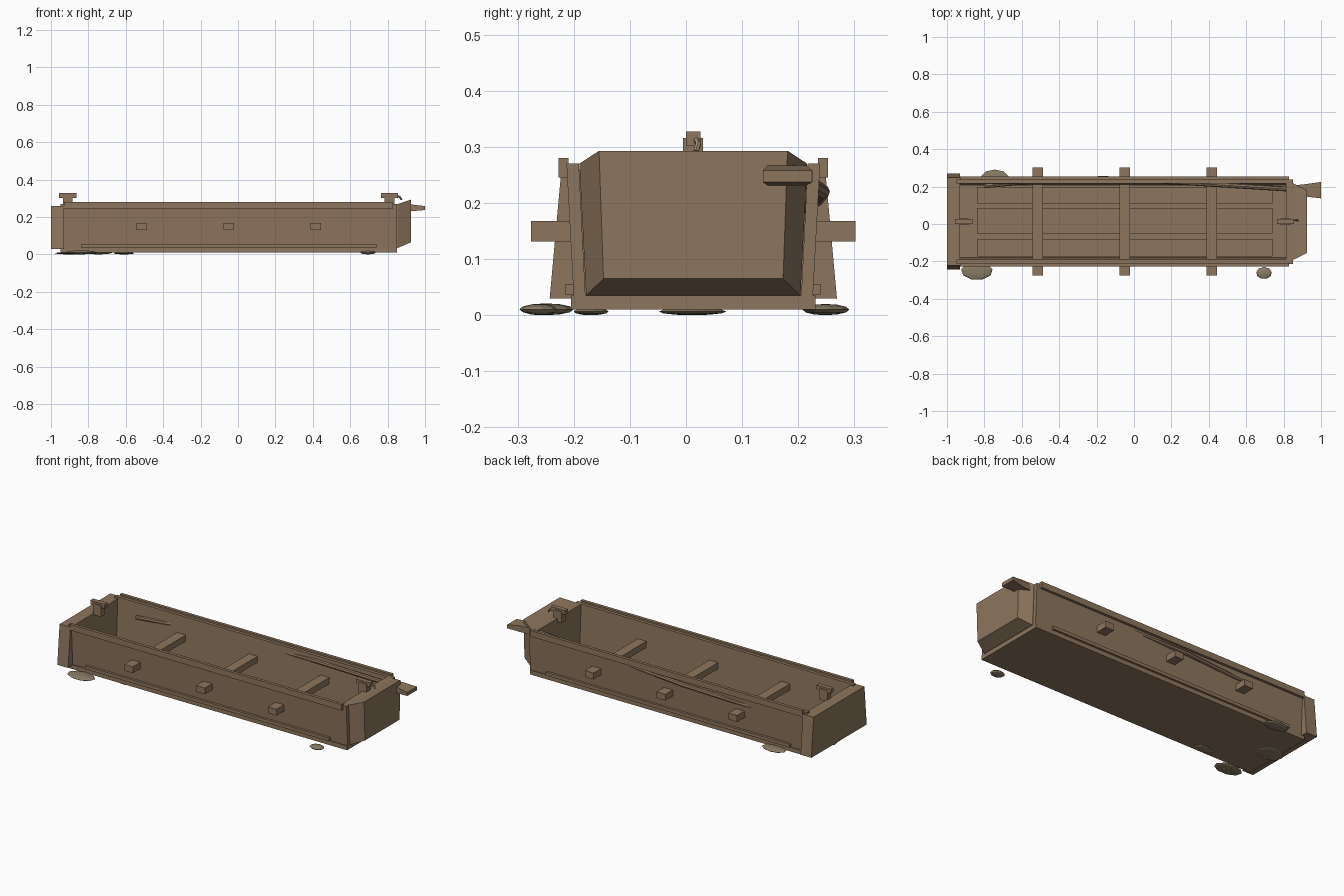
import bpy, bmesh, math
from mathutils import Vector

if "Cube" in bpy.data.objects:
    bpy.data.objects.remove(bpy.data.objects["Cube"])

CY = 0.013  # centre line of the hull


def material(name, rgb):
    m = bpy.data.materials.new(name)
    m.diffuse_color = (*rgb, 1)
    m.use_nodes = True
    m.node_tree.nodes["Principled BSDF"].inputs["Base Color"].default_value = m.diffuse_color
    return m


WOOD = material("wood", (0.27, 0.18, 0.11))
STONE = material("stone", (0.25, 0.20, 0.13))
ROPE = material("rope", (0.36, 0.28, 0.17))


def finish(name, bm, mat):
    bmesh.ops.recalc_face_normals(bm, faces=bm.faces[:])
    me = bpy.data.meshes.new(name)
    bm.to_mesh(me)
    bm.free()
    me.materials.append(mat)
    ob = bpy.data.objects.new(name, me)
    bpy.context.collection.objects.link(ob)
    return ob


def loft(name, rings, mat=WOOD):
    """Skin a list of equal-length point rings and cap both ends."""
    bm = bmesh.new()
    vs = [[bm.verts.new(p) for p in r] for r in rings]
    n = len(vs[0])
    for a, b in zip(vs, vs[1:]):
        for i in range(n):
            bm.faces.new((a[i], a[(i + 1) % n], b[(i + 1) % n], b[i]))
    bm.faces.new(vs[0][::-1])
    bm.faces.new(vs[-1])
    return finish(name, bm, mat)


def section(x, yb, yt, z0, z1, c=CY):
    """Trapezoid across the hull: half width yb at z0, yt at z1."""
    return [(x, c - yb, z0), (x, c + yb, z0), (x, c + yt, z1), (x, c - yt, z1)]


def box(name, x0, x1, y0, y1, z0, z1):
    return loft(name, [section(x, (y1 - y0) / 2, (y1 - y0) / 2, z0, z1, (y0 + y1) / 2)
                       for x in (x0, x1)])


def both_sides(name, x0, x1, profile):
    """Extrude a (y, z) profile along x on each side of the hull."""
    for label, s in (("front", -1), ("back", 1)):
        loft(f"{name}_{label}", [[(x, CY + s * y, z) for y, z in profile] for x in (x0, x1)])


def tube(name, pts, r0, r1, mat, sides=8):
    """Tapered tube through points."""
    rings = []
    pts = [Vector(p) for p in pts]
    for i, p in enumerate(pts):
        d = (pts[min(i + 1, len(pts) - 1)] - pts[max(i - 1, 0)]).normalized()
        u = d.cross(Vector((0, 1, 0.01))).normalized()
        v = d.cross(u)
        r = r0 + (r1 - r0) * i / (len(pts) - 1)
        rings.append([p + r * (math.cos(a) * u + math.sin(a) * v)
                      for a in (2 * math.pi * k / sides for k in range(sides))])
    return loft(name, rings, mat)


# Hull: bottom board, leaning sides, rails
box("bottom_board", -0.95, 0.85, -0.205, 0.231, 0.01, 0.035)
both_sides("side_plank", -0.95, 0.85,
           [(0.192, 0.03), (0.213, 0.03), (0.226, 0.27), (0.204, 0.27)])
both_sides("top_rail", -0.93, 0.83,
           [(0.222, 0.245), (0.24, 0.245), (0.24, 0.28), (0.222, 0.28)])
both_sides("bottom_rail", -0.84, 0.74,
           [(0.208, 0.037), (0.228, 0.037), (0.228, 0.056), (0.208, 0.056)])

# Ends: flared stern block and tapered bow block
loft("stern_block", [section(x, 0.256, 0.235, 0.03, 0.26) for x in (-1.0, -0.93)])
loft("bow_block", [section(0.812, 0.191, 0.203, 0.035, 0.27),
                   section(0.855, 0.191, 0.203, 0.035, 0.27),
                   section(0.925, 0.160, 0.168, 0.065, 0.293)])

# Floor planks
for i, (a, b) in enumerate(((-0.175, -0.08), (-0.05, 0.085), (0.11, 0.198))):
    box(f"floor_plank_{i}", -0.84, 0.74, a, b, 0.03, 0.045)

# Cross beams that pass through both sides
for i, x in enumerate((-0.515, -0.05, 0.415)):
    box(f"cross_beam_{i}", x - 0.028, x + 0.028, -0.276, 0.302, 0.131, 0.168)

# Mooring cleats
for label, x in (("stern", -0.91), ("bow", 0.81)):
    box(f"{label}_cleat_post", x - 0.026, x + 0.026, -0.005, 0.03, 0.25, 0.316)
    box(f"{label}_cleat_bar", x - 0.046, x + 0.046, 0.0, 0.026, 0.302, 0.327)

# Rope end hanging from the bow cleat
tube("rope_end", [(0.83, 0.012, 0.31), (0.852, 0.018, 0.313), (0.866, 0.022, 0.306),
                  (0.875, 0.018, 0.292)], 0.006, 0.005, ROPE, 6)

# Oar: bowed shaft resting against the back side, flat blade over the bow
tube("oar_shaft", [(-0.8, 0.203, 0.19), (-0.5, 0.232, 0.205), (-0.16, 0.244, 0.22),
                   (0.3, 0.219, 0.237), (0.85, 0.185, 0.248)], 0.012, 0.013, WOOD)
loft("oar_blade", [section(0.82, 0.02, 0.02, 0.232, 0.268, 0.182),
                   section(0.925, 0.034, 0.034, 0.231, 0.267, 0.18),
                   section(1.0, 0.044, 0.044, 0.237, 0.258, 0.181)])

# Flat stones around the hull
stones = ((-0.745, 0.248, 0.075, 0.043, 0.02), (-0.84, -0.25, 0.085, 0.05, 0.021),
          (0.695, -0.262, 0.042, 0.032, 0.02), (-0.61, -0.17, 0.055, 0.032, 0.013),
          (-0.9, 0.01, 0.08, 0.062, 0.013))
for i, (x, y, rx, ry, h) in enumerate(stones):
    bm = bmesh.new()
    bmesh.ops.create_uvsphere(bm, u_segments=9, v_segments=6, radius=1)
    for v in bm.verts:
        v.co = (x + v.co.x * rx, y + v.co.y * ry, h / 2 + v.co.z * h / 2)
    finish(f"stone_{i}", bm, STONE)
